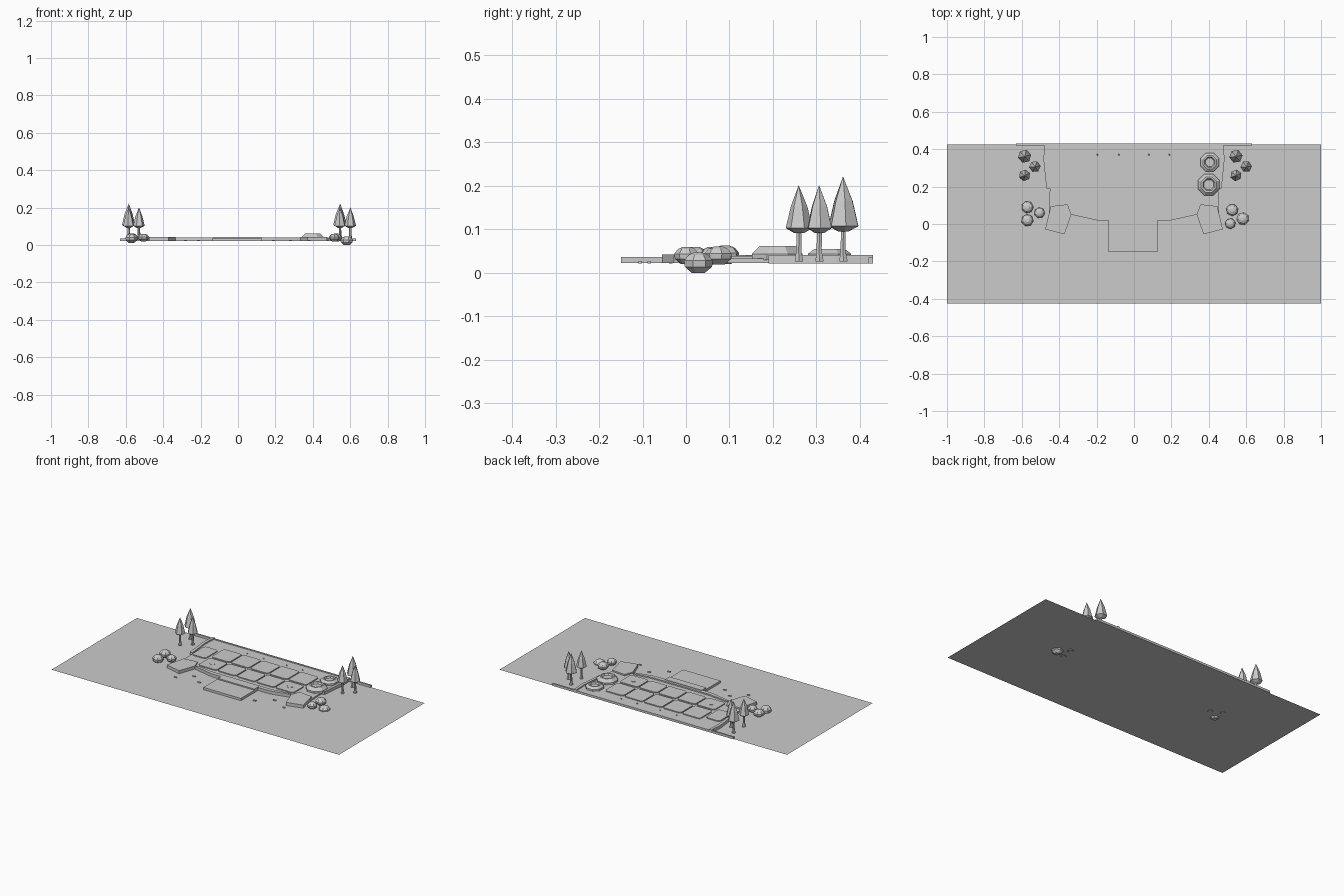
import bpy, bmesh, math, random

if "Cube" in bpy.data.objects:
    bpy.data.objects.remove(bpy.data.objects["Cube"])
random.seed(4)

GROUND = 0.022


def material(name, v):
    m = bpy.data.materials.new(name)
    m.diffuse_color = (v, v, v, 1)
    m.use_nodes = True
    m.node_tree.nodes["Principled BSDF"].inputs["Base Color"].default_value = m.diffuse_color
    return m


GREY = material("plain grey", 0.6)


def finish(name, bm):
    bmesh.ops.recalc_face_normals(bm, faces=bm.faces)
    me = bpy.data.meshes.new(name)
    bm.to_mesh(me)
    bm.free()
    me.materials.append(GREY)
    ob = bpy.data.objects.new(name, me)
    bpy.context.collection.objects.link(ob)
    return ob


def prism(name, pts, z0, z1):
    """Extrude a flat outline from z0 to z1."""
    bm = bmesh.new()
    lo = [bm.verts.new((x, y, z0)) for x, y in pts]
    hi = [bm.verts.new((x, y, z1)) for x, y in pts]
    bm.faces.new(lo)
    bm.faces.new(hi)
    n = len(pts)
    for i in range(n):
        j = (i + 1) % n
        bm.faces.new((lo[i], lo[j], hi[j], hi[i]))
    return finish(name, bm)


def box(name, x0, x1, y0, y1, z0, z1):
    return prism(name, [(x0, y0), (x1, y0), (x1, y1), (x0, y1)], z0, z1)


def lathe(name, x, y, profile, n, turn=0.0):
    """Stack of n-sided rings (radius, z, lean); radius 0 makes a point."""
    bm = bmesh.new()
    rings = []
    for r, z, lean in profile:
        if r == 0:
            rings.append([bm.verts.new((x + lean, y - lean, z))])
        else:
            rings.append([bm.verts.new((x + lean + r * math.cos(turn + math.tau * i / n),
                                        y - lean + r * math.sin(turn + math.tau * i / n), z))
                          for i in range(n)])
    for a, b in zip(rings, rings[1:]):
        for i in range(n):
            j = (i + 1) % n
            if len(a) == 1:
                bm.faces.new((a[0], b[j], b[i]))
            elif len(b) == 1:
                bm.faces.new((a[i], a[j], b[0]))
            else:
                bm.faces.new((a[i], a[j], b[j], b[i]))
    for r in (rings[0], rings[-1]):
        if len(r) > 1:
            bm.faces.new(r)
    return finish(name, bm)


# flat ground sheet
bm = bmesh.new()
bm.faces.new([bm.verts.new((x, y, GROUND)) for x, y in
              ((-1, -.425), (1, -.425), (1, .425), (-1, .425))])
finish("ground_sheet", bm)

# terrace with a slightly bowed front edge
half = [(0.0, .02), (.19, .02), (.335, .05), (.36, .02), (.455, .02),
        (.45, .19), (.475, .34), (.465, .428)]
outline = half + [(-x, y) for x, y in reversed(half[1:])]
prism("terrace", outline, GROUND + .0005, .033)

# low kerbs along the back and sides
box("back_kerb", -.63, .63, .419, .43, GROUND, .036)
for s, name in ((-1, "left"), (1, "right")):
    prism(name + "_kerb", [(s * .462, .43), (s * .479, .43), (s * .484, .345),
                           (s * .468, .19), (s * .45, .19), (s * .466, .345)],
          GROUND, .041)
    # flared corner paths
    prism(name + "_flare", [(s * .475, -.028), (s * .372, -.055), (s * .335, .05),
                            (s * .355, .105), (s * .445, .095)], GROUND + .0005, .042)

# front kerb, step and landing
prism("front_kerb", [(-.335, .05), (-.2, .02), (.2, .02), (.335, .05),
                     (.325, .062), (.2, .045), (-.2, .045), (-.325, .062)], GROUND, .041)
box("entrance_step", -.13, .125, -.015, .03, GROUND, .044)
box("landing", -.135, .125, -.15, .028, GROUND + .0005, .037)


# paving slabs with clipped corners
def slab(name, x0, x1, y0, y1):
    c = .01
    prism(name, [(x0 + c, y0), (x1 - c, y0), (x1, y0 + c), (x1, y1 - c),
                 (x1 - c, y1), (x0 + c, y1), (x0, y1 - c), (x0, y0 + c)], .03, .039)


for i in range(5):
    x = -.333 + i * .1335
    slab(f"back_slab_{i}", x, x + .126, .21, .338)
    slab(f"front_slab_{i}", x, x + .126, .08, .195)
slab("side_slab", -.445, -.35, .175, .305)

# diamond studs and little stones
for x in (-.275, .265):
    lathe("diamond_stud", x, .138, [(.02, .038, 0), (.02, .041, 0)], 4)
for x in (-.195, -.08, .08, .19):
    lathe("back_stone", x, .37, [(.009, .03, 0), (0, .039, 0)], 3, .5)
for x, y in ((-.36, -.105), (-.28, -.035), (-.21, -.085),
             (.19, -.105), (.28, -.035), (.38, -.085)):
    box("front_stone", x - .008, x + .008, y - .004, y + .004, GROUND, .027)

# two round basins with a sunken centre
for name, x, y, r, top in (("large_basin", .40, .21, .063, .062),
                           ("small_basin", .405, .33, .054, .055)):
    lathe(name, x, y, [(r, .03, 0), (r, .044, 0), (r * .7, top, 0),
                       (r * .55, top, 0), (r * .45, top - .01, 0)], 8, math.pi / 8)

# clusters of spire trees, the same on both sides
for dx in (0, 1.13):
    for x, y, base, top, r in ((-.585, .362, .095, .222, .036),
                               (-.53, .307, .092, .202, .031),
                               (-.585, .26, .092, .202, .031)):
        x += dx
        h = top - base
        lathe("tree_trunk", x, y, [(.011, GROUND + .004, 0), (.007, .05, .001),
                                   (.006, base + .01, 0)], 6)
        lathe("tree_crown", x, y, [(.012, base, 0), (r, base + .1 * h, 0),
                                   (r * .62, base + .55 * h, 0), (0, top, .001)], 6,
              random.random())

# clusters of low round bushes
for x, y, z, r, h in ((-.57, .09, .042, .033, .021), (-.505, .06, .04, .029, .02),
                      (-.57, .02, .036, .033, .024), (.525, .075, .04, .033, .021),
                      (.582, .028, .0235, .034, .0235), (.515, .002, .04, .029, .02)):
    lathe("bush", x, y, [(r * .45, z - h, 0), (r * .95, z - h * .4, 0), (r, z + h * .2, 0),
                         (r * .7, z + h * .75, 0), (r * .3, z + h, 0)], 7, random.random())
